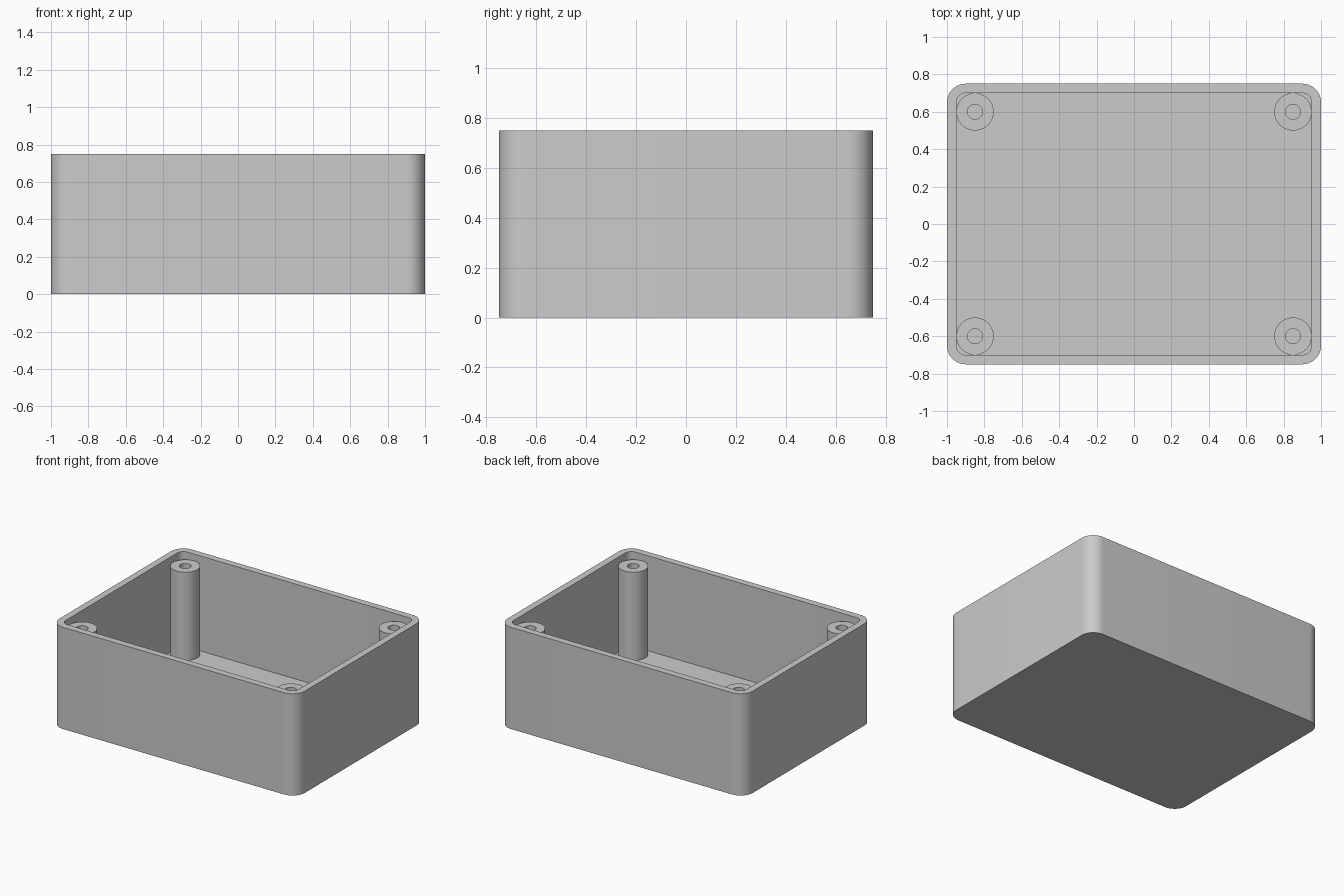
import bpy
from math import cos, sin, pi, radians

if "Cube" in bpy.data.objects:
    bpy.data.objects.remove(bpy.data.objects["Cube"])

LENGTH, WIDTH, HEIGHT = 2.0, 1.5, 0.75
WALL, FLOOR = 0.05, 0.05
CORNER = 0.1


def rounded_rect(inset, z, steps=12):
    """Rounded rectangle loop, inset from the outer outline."""
    r = CORNER - inset
    cx, cy = LENGTH / 2 - CORNER, WIDTH / 2 - CORNER
    loop = []
    for q, (sx, sy) in enumerate([(1, 1), (-1, 1), (-1, -1), (1, -1)]):
        for i in range(steps + 1):
            a = (q + i / steps) * pi / 2
            loop.append((sx * cx + r * cos(a), sy * cy + r * sin(a), z))
    return loop


def circle(r, z, sides=48):
    return [(r * cos(2 * pi * i / sides), r * sin(2 * pi * i / sides), z)
            for i in range(sides)]


def skin(name, loops, closed):
    """Bridge equal loops; closed joins last to first, otherwise cap both ends."""
    n, m = len(loops[0]), len(loops)
    verts = [v for loop in loops for v in loop]
    faces = []
    for k in range(m if closed else m - 1):
        a, b = k * n, (k + 1) % m * n
        faces += [(a + i, a + (i + 1) % n, b + (i + 1) % n, b + i) for i in range(n)]
    if not closed:
        faces.append(tuple(reversed(range(n))))
        faces.append(tuple(range((m - 1) * n, m * n)))
    mesh = bpy.data.meshes.new(name)
    mesh.from_pydata(verts, [], faces)
    obj = bpy.data.objects.new(name, mesh)
    bpy.context.collection.objects.link(obj)
    bpy.ops.object.select_all(action='DESELECT')
    obj.select_set(True)
    bpy.context.view_layer.objects.active = obj
    bpy.ops.object.shade_smooth_by_angle(angle=radians(30))
    return obj


# Open box: outside wall, rim, inside wall and floor
skin("enclosure_box", [rounded_rect(0, 0), rounded_rect(0, HEIGHT),
                       rounded_rect(WALL, HEIGHT), rounded_rect(WALL, FLOOR)], False)

# Hollow screw posts in the four corners, slightly sunk into the floor
POST_R, HOLE_R, POST_TOP = 0.1, 0.04, 0.7
base = FLOOR - 0.01
for sx, side in ((-1, "left"), (1, "right")):
    for sy, end in ((-1, "front"), (1, "back")):
        post = skin(f"screw_post_{end}_{side}",
                    [circle(POST_R, base), circle(POST_R, POST_TOP),
                     circle(HOLE_R, POST_TOP), circle(HOLE_R, base)], True)
        post.location = (sx * 0.85, sy * 0.6, 0)
